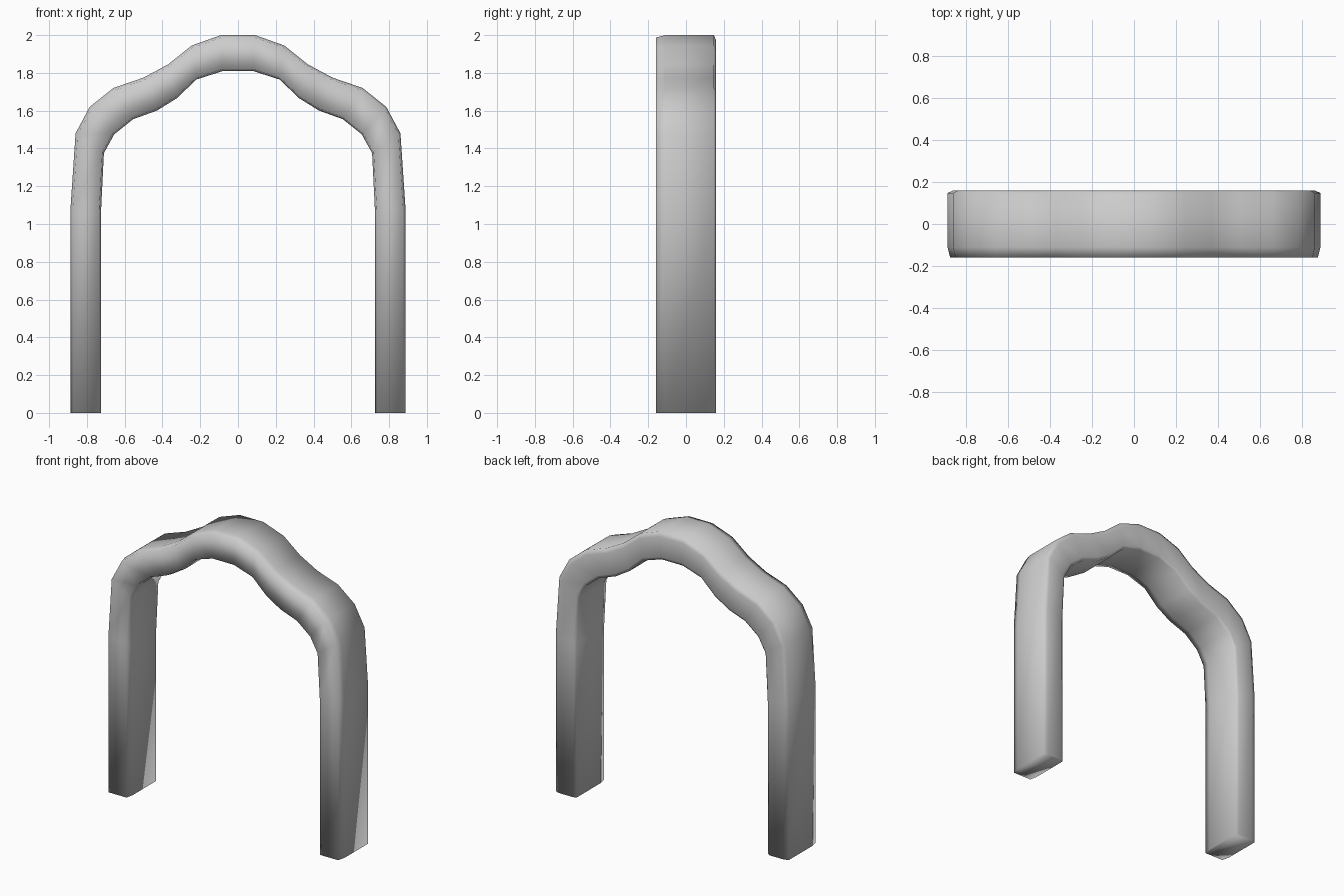
import bpy, bmesh
from mathutils import Vector

if "Cube" in bpy.data.objects:
    bpy.data.objects.remove(bpy.data.objects["Cube"])

# Right half of the arch outline (x, z), from the foot to the crown
outer = [(0.887, 0), (0.887, 1.08), (0.86, 1.48), (0.785, 1.62), (0.66, 1.72),
         (0.50, 1.775), (0.37, 1.845), (0.245, 1.945), (0.09, 2.0)]
inner = [(0.726, 0), (0.726, 1.05), (0.71, 1.375), (0.655, 1.475), (0.555, 1.555),
         (0.43, 1.60), (0.325, 1.665), (0.22, 1.765), (0.08, 1.81)]


def full(half):
    """Mirror a half outline into a whole arch."""
    return half + [(-x, z) for x, z in reversed(half)]


# Cross-section: (inset from the outer side, inset from the inner side, y)
section = [(0.013, None, -0.16), (0, None, -0.11), (0, None, 0.148), (0.03, None, 0.16),
           (None, 0.02, 0.16), (None, 0, 0.148), (None, 0, -0.11), (None, 0.01, -0.16)]

bm = bmesh.new()
rings = []
for o, i in zip(full(outer), full(inner)):
    o, i = Vector(o), Vector(i)
    d = (i - o).normalized()
    ring = []
    for a, b, y in section:
        p = o + d * a if a is not None else i - d * b
        ring.append(bm.verts.new((p.x, y, p.y)))
    rings.append(ring)

# Skin between rings, then close both feet
n = len(section)
for r, s in zip(rings, rings[1:]):
    for k in range(n):
        m = (k + 1) % n
        bm.faces.new((r[k], r[m], s[m], s[k]))
bm.faces.new(rings[0])
bm.faces.new(rings[-1])
bmesh.ops.recalc_face_normals(bm, faces=bm.faces)
for f in bm.faces:
    f.smooth = True

mesh = bpy.data.meshes.new("arch_frame")
bm.to_mesh(mesh)
bm.free()
arch = bpy.data.objects.new("arch_frame", mesh)
bpy.context.collection.objects.link(arch)
